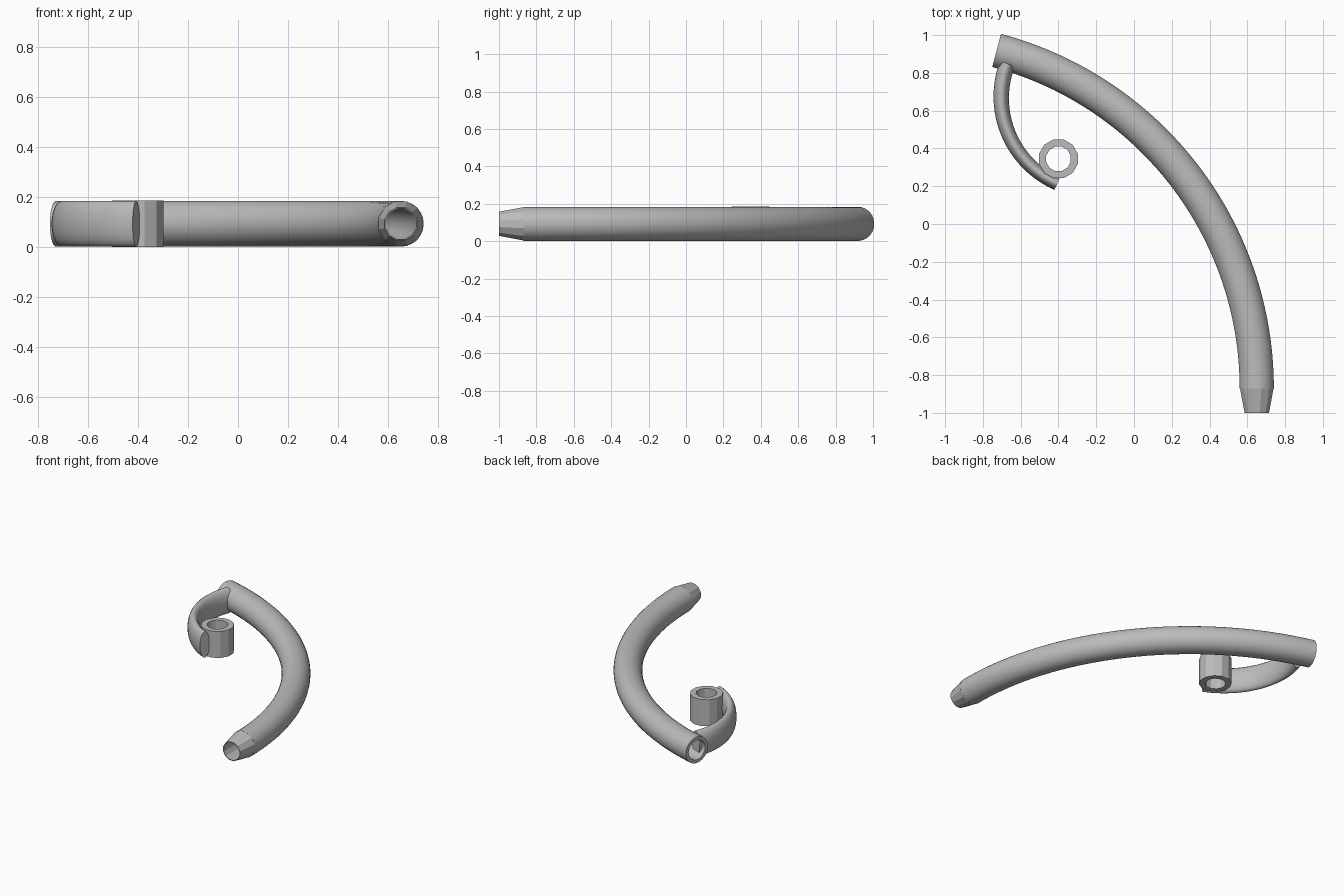
import bpy, bmesh, math

if "Cube" in bpy.data.objects:
    bpy.data.objects.remove(bpy.data.objects["Cube"], do_unlink=True)

MID_Z = 0.093
HALF = 0.091

grey = bpy.data.materials.new("plain_grey")
grey.use_nodes = True
grey.diffuse_color = (0.5, 0.5, 0.5, 1)
grey.node_tree.nodes["Principled BSDF"].inputs["Base Color"].default_value = (0.5, 0.5, 0.5, 1)


def turn(n):
    return [2 * math.pi * (i + 0.5) / n for i in range(n)]


def loft(name, rings, hollow, smooth):
    """Join successive rings; hollow parts wrap back to the first ring, solid ones get caps."""
    bm = bmesh.new()
    loops = [[bm.verts.new(p) for p in ring] for ring in rings]
    pairs = list(zip(loops, loops[1:]))
    if hollow:
        pairs.append((loops[-1], loops[0]))
    else:
        bm.faces.new(loops[0])
        bm.faces.new(loops[-1])
    for a, b in pairs:
        for i in range(len(a)):
            j = (i + 1) % len(a)
            bm.faces.new((a[i], a[j], b[j], b[i]))
    bmesh.ops.recalc_face_normals(bm, faces=bm.faces)
    mesh = bpy.data.meshes.new(name)
    bm.to_mesh(mesh)
    bm.free()
    mesh.materials.append(grey)
    obj = bpy.data.objects.new(name, mesh)
    bpy.context.collection.objects.link(obj)
    if smooth:
        bpy.ops.object.select_all(action="DESELECT")
        obj.select_set(True)
        bpy.context.view_layer.objects.active = obj
        bpy.ops.object.shade_smooth_by_angle(angle=math.radians(40))
    return obj


def arc_rings(center, radius, start, end, steps, width, height, sides):
    """Elliptical cross-sections swept along a flat arc; width may taper (start, end)."""
    rings = []
    for k in range(steps + 1):
        t = k / steps
        a = math.radians(start + (end - start) * t)
        w = width[0] + (width[1] - width[0]) * t
        rings.append([(center[0] + (radius + w * math.cos(s)) * math.cos(a),
                       center[1] + (radius + w * math.cos(s)) * math.sin(a),
                       MID_Z + height * math.sin(s)) for s in turn(sides)])
    return rings


# Long curved pipe, open at both ends
def pipe(r):
    return arc_rings((-1.2, -0.87), 1.85, 0, 75.2, 40, (r, r), r, 32)


loft("curved_pipe", pipe(HALF) + pipe(0.068)[::-1], True, True)


# Tapered faceted tip of the pipe
def tip_ring(y, r):
    return [(0.65 + r * math.cos(s), y, MID_Z + r * math.sin(s)) for s in turn(12)]


loft("tapered_tip", [tip_ring(-0.87, 0.092), tip_ring(-1.0, 0.067),
                     tip_ring(-1.0, 0.062), tip_ring(-0.87, 0.066)], True, False)

# Flattened curved arm joining the pipe and the collar
loft("curved_arm", arc_rings((-0.203, 0.67), 0.5, 159, 246, 24,
                             (0.043, 0.036), HALF, 20), False, True)


# Upright collar with a hole through it
def collar_ring(z, r):
    return [(-0.4 + r * math.cos(s), 0.345 + r * math.sin(s), z) for s in turn(12)]


TOP = 0.185
loft("collar", [collar_ring(0, 0.106), collar_ring(TOP, 0.106),
                collar_ring(TOP, 0.067), collar_ring(0, 0.067)], True, False)
